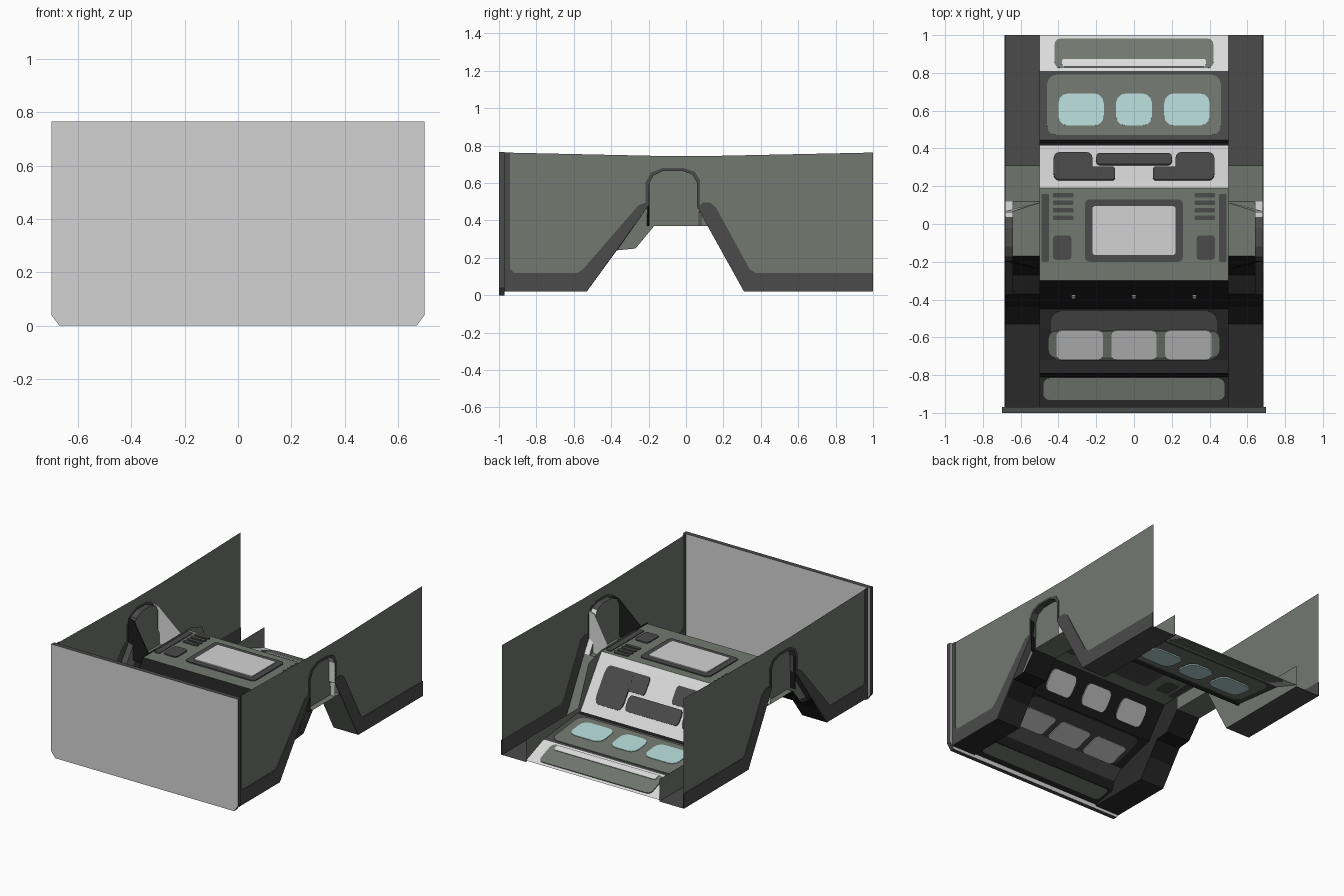
import bpy, bmesh, math
from mathutils import Vector

cube = bpy.data.objects.get("Cube")
if cube:
    bpy.data.objects.remove(cube)


def material(name, r, g, b):
    m = bpy.data.materials.new(name)
    m.use_nodes = True
    m.diffuse_color = (r, g, b, 1)
    m.node_tree.nodes["Principled BSDF"].inputs["Base Color"].default_value = (r, g, b, 1)
    return m


LIGHT = material("light_grey", .65, .65, .65)
PALE = material("pale_grey", .72, .72, .72)
GREEN = material("grey_green", .168, .19, .163)
DARK = material("dark_grey", .07, .07, .07)
COAL = material("charcoal", .023, .023, .023)
BLACK = material("black", .011, .011, .011)
TEAL = material("teal_glass", .46, .7, .68)
MID = material("mid_grey", .56, .56, .56)


def build(name, verts, faces, mats, indices=None):
    me = bpy.data.meshes.new(name)
    me.from_pydata(verts, [], faces)
    for m in mats:
        me.materials.append(m)
    if indices:
        for p, i in zip(me.polygons, indices):
            p.material_index = i
    ob = bpy.data.objects.new(name, me)
    bpy.context.collection.objects.link(ob)
    return ob


def sheet(name, path, x0, x1, mats, rule):
    """Sheet swept across x along a (y, z) path, coloured by the segment's y."""
    n = len(path)
    verts = [(x, y, z) for y, z in path for x in (x0, x1)]
    faces = [(2*i, 2*i + 1, 2*i + 3, 2*i + 2) for i in range(n - 1)]
    idx = [rule((path[i][0] + path[i + 1][0]) / 2) for i in range(n - 1)]
    return build(name, verts, faces, mats, idx)


def prism(name, ring, shift, mat, side=None):
    """Closed solid from a ring of points moved along a vector."""
    n = len(ring)
    a = [Vector(p) for p in ring]
    verts = a + [p + Vector(shift) for p in a]
    faces = [tuple(range(n))[::-1], tuple(range(n, 2*n))]
    faces += [(i, (i + 1) % n, n + (i + 1) % n, n + i) for i in range(n)]
    ob = build(name, verts, faces, [mat, side or mat], [0, 0] + [1] * n)
    bm = bmesh.new()
    bm.from_mesh(ob.data)
    bmesh.ops.recalc_face_normals(bm, faces=bm.faces)
    bm.to_mesh(ob.data)
    bm.free()
    return ob


# Main floor section, from the rear sill over the deck to the front sill
FLOOR = [(1, .03), (.81, .1), (.445, .14), (.43, .13), (.415, .14),
         (.22, .42), (.19, .46), (-.3, .46), (-.45, .26), (-.55, .235),
         (-.72, .18), (-.79, .12), (-.81, .06), (-.97, .03)]


def floor_z(y):
    for (a, za), (b, zb) in zip(FLOOR, FLOOR[1:]):
        if b <= y <= a:
            return za + (zb - za) * (y - a) / (b - a)
    return .03


def plate(name, mat, x0, x1, y0, y1, r=.02, lift=0.0, t=.008):
    """Rounded thin plate lying on the floor section."""
    z0, z1 = floor_z(y0), floor_z(y1)
    nrm = Vector((0, z0 - z1, y1 - y0)).normalized()
    ring = []
    for cx, cy, start in ((x1 - r, y1 - r, 0), (x0 + r, y1 - r, 90),
                          (x0 + r, y0 + r, 180), (x1 - r, y0 + r, 270)):
        for k in range(4):
            a = math.radians(start + 30 * k)
            y = cy + r * math.sin(a)
            z = z0 + (z1 - z0) * (y - y0) / (y1 - y0)
            ring.append(Vector((cx + r * math.cos(a), y, z)) + nrm * (lift - t / 2))
    return prism(name, ring, nrm * t, mat)


def floor_rule(y):
    if y > .81:
        return 0
    if y > .41:
        return 1 if y > .46 else 3
    if y > .19:
        return 0
    if y > -.3:
        return 2
    if -.78 < y < -.73:
        return 1
    return 3 if y > -.46 or -.82 < y < -.78 else 4


sheet("floor", FLOOR, -.5, .5, [PALE, DARK, GREEN, BLACK, COAL], floor_rule)

# Rear floor: sill plate, light strip and glazed panel
plate("rear_sill_plate", GREEN, -.42, .42, .825, .98, .03, .002)
plate("rear_light_strip", PALE, -.38, .38, .83, .87, .01, .007)
plate("rear_window_surround", GREEN, -.46, .46, .47, .79, .05, .002)
for i, (a, b) in enumerate(((-.4, -.16), (-.095, .095), (.16, .4))):
    plate(f"rear_window_{i}", TEAL, a, b, .52, .69, .05, .006)
    plate(f"rear_window_underside_{i}", TEAL, a, b, .52, .69, .05, -.006)

# Rear slope panels
plate("slope_center_bar", DARK, -.2, .2, .31, .37, .02, .004)
for s, tag in ((-1, "right"), (1, "left")):
    def pair(name, mat, a, b, *rest):
        plate(f"{tag}_{name}", mat, min(s*a, s*b), max(s*a, s*b), *rest)
    pair("slope_panel", DARK, .22, .425, .23, .375, .03, .003)
    pair("slope_lower_bar", DARK, .1, .27, .23, .3, .015, .002)
    # Deck vents
    for k in range(4):
        pair(f"deck_vent_{k}", DARK, .32, .43, .02 + .04*k, .045 + .04*k, .01, .003)
    pair("deck_pad", DARK, .33, .43, -.19, -.06, .02, .003)
    pair("deck_edge_strip", DARK, .45, .49, -.2, .16, .01, .001)

# Deck display
plate("display_frame", DARK, -.26, .26, -.2, .13, .025, .003)
plate("display_panel", LIGHT, -.22, .22, -.165, .095, .015, .01)

# Front hood and panes
plate("front_hood_panel", DARK, -.44, .44, -.72, -.46, .05, .002)
plate("front_pane_surround", GREEN, -.455, .455, -.705, -.565, .04, .006)
plate("front_sill_plate", GREEN, -.48, .48, -.93, -.815, .03, .003)
for i, (a, b) in enumerate(((-.41, -.165), (-.12, .12), (.165, .41))):
    plate(f"front_pane_{i}", MID, a, b, -.715, -.56, .025, .011)
    plate(f"front_pane_underside_{i}", LIGHT, a, b, -.715, -.56, .025, -.007)
    plate(f"front_slope_pane_{i}", MID, a + .02, b - .02, -.42, -.33, .03, -.006)
for i, x in enumerate((-.32, 0, .32)):
    plate(f"slope_light_{i}", PALE, x - .01, x + .01, -.39, -.375, .003, .005)

# Front panel with chamfered lower corners
prism("front_panel", [(-.7, -1, .04), (-.67, -1, 0), (.67, -1, 0), (.7, -1, .04),
                      (.7, -1, .765), (-.7, -1, .765)], (0, .03, 0), LIGHT, DARK)

# Side walls, ledges and cheeks, mirrored
ARCH = [(-.2, .48), (-.2, .59), (-.175, .64), (-.12, .665), (-.02, .665),
        (.035, .645), (.06, .6), (.06, .47)]
LEDGE = [(1, .02), (.31, .02), (.12, .37), (-.17, .37), (-.27, .25),
         (-.37, .24), (-.44, .144), (-.53, .02), (-.97, .02)]
WALL = ([(-.97, .02), (-.53, .02)] + ARCH
        + [(.31, .02), (1, .02), (1, .763), (.15, .745), (-.15, .745), (-.97, .763)])
FILL = [(-.37, .24), (-.27, .25), (-.17, .37), (.12, .37)] + ARCH[::-1]
TRIM_FRONT = [(-.94, .02), (-.53, .02), (-.2, .48), (-.22, .495), (-.255, .48),
              (-.55, .14), (-.58, .12), (-.92, .12), (-.94, .14)]
TRIM_REAR = [(.06, .47), (.31, .02), (1, .02), (1, .12), (.37, .12), (.34, .14),
             (.16, .47), (.13, .495), (.09, .495)]
CHEEK_FRONT = [(-.97, .03), (-.81, .06), (-.79, .13), (-.72, .2), (-.45, .27),
               (-.3, .47), (-.17, .47)]
CHEEK_REAR = [(-.17, .47), (.2, .47), (.33, .43), (.44, .17), (1, .17)]


def ledge_rule(y):
    return 0 if y > .25 else 1 if y > -.18 else 2 if y > -.44 else 3


for s, tag in ((-1, "right"), (1, "left")):
    def flat(name, pts, x, mat):
        return build(f"{tag}_{name}", [(s*x, y, z) for y, z in pts],
                     [tuple(range(len(pts)))[::s]], [mat])

    def outer(name, pts):
        prism(f"{tag}_{name}", [(s*.679, y, z) for y, z in pts], (s*.006, 0, 0), DARK)

    flat("wall", WALL, .68, GREEN)
    outer("front_trim", TRIM_FRONT)
    outer("rear_trim", TRIM_REAR)
    outer("corner_post", [(-.97, .02), (-.94, .02), (-.94, .762), (-.97, .763)])
    # Arch rim, reveal and recessed panel
    rim = [(-.07 + (y + .07) * 1.12, z + (.015 if z > .58 else 0)) for y, z in ARCH]
    outer("arch_rim", ARCH + rim[::-1])
    sheet(f"{tag}_arch_reveal", [(-.37, .24)] + ARCH + [(.12, .37)], s*.64, s*.685,
          [DARK, PALE], lambda y: int(y > .04))
    flat("arch_panel", FILL, .64, GREEN)
    # Triangular gussets either side of the arch
    for part, y, lean, mat in (("front", -.2, -.04, BLACK), ("rear", .065, .045, PALE)):
        prism(f"{tag}_{part}_gusset",
              [(s*.68, y, .37), (s*.68, y, .64), (s*.64, y, .63),
               (s*.5, y + lean, .46), (s*.5, y + lean, .37)], (0, .004, 0), mat)
    # Ledge beside the floor
    sheet(f"{tag}_ledge", LEDGE, s*.5, s*.68, [DARK, GREEN, BLACK, COAL], ledge_rule)
    # Upright cheeks between ledge and floor
    flat("front_cheek", LEDGE[3:] + CHEEK_FRONT, .5, COAL)
    flat("rear_cheek", LEDGE[:4] + CHEEK_REAR, .5, GREEN)
